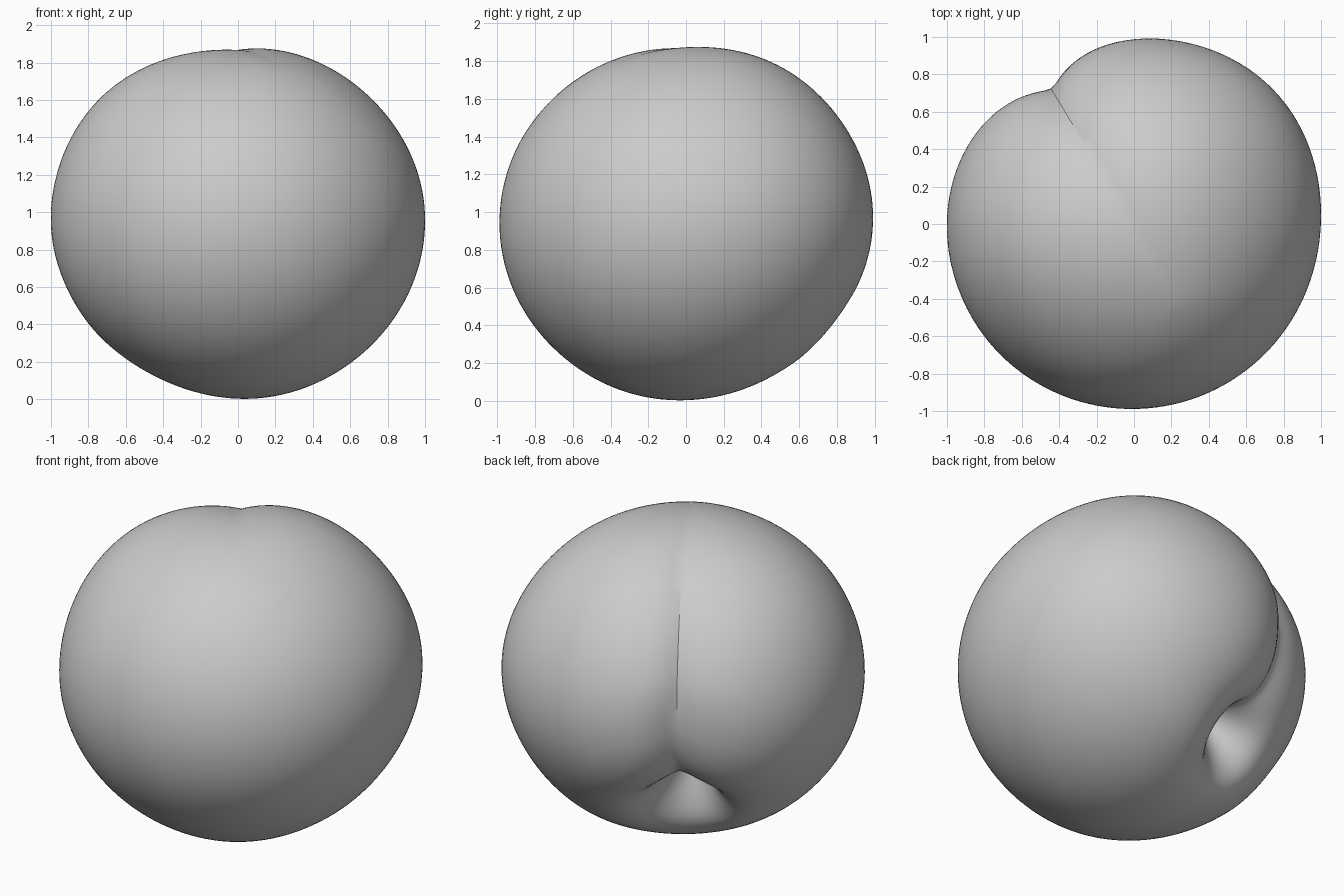
import bpy, bmesh, math
from mathutils import Vector, Matrix

if "Cube" in bpy.data.objects:
    bpy.data.objects.remove(bpy.data.objects["Cube"], do_unlink=True)

# one plain skin colour
skin = bpy.data.materials.new("skin_grey")
skin.use_nodes = True
skin.diffuse_color = (0.6, 0.6, 0.6, 1)
skin.node_tree.nodes["Principled BSDF"].inputs["Base Color"].default_value = (0.6, 0.6, 0.6, 1)


def direction(azimuth, elevation):
    az, el = math.radians(azimuth), math.radians(elevation)
    return Vector((math.cos(el) * math.cos(az), math.cos(el) * math.sin(az), math.sin(el)))


def smooth(v, low, high):
    k = min(max((v - low) / (high - low), 0), 1)
    return k * k * (3 - 2 * k)


def bump(d, centre, width):
    return math.exp(-(d.angle(centre) / width) ** 2)


# frame: the pole is the stem cavity, one meridian runs up the crease
pole = direction(121, -46)
along = direction(121, 44)
side = pole.cross(along)
turn = Matrix((along, side, pole)).transposed()
hollow = Vector((0.046, -0.196, 0.2))

# swellings and flats of the body: centre, width, height
swellings = [
    (direction(42, 10), 0.6, 0.045),     # full cheek
    (direction(60, 62), 0.5, 0.03),      # shoulder of the full lobe
    (direction(185, 50), 0.5, 0.025),    # shoulder of the other lobe
    (direction(180, -52), 0.6, -0.025),  # flatter underside
    (direction(-60, -70), 0.4, 0.01),    # resting point
    (pole, 0.45, -0.07),                 # basin around the stem
]

bm = bmesh.new()
bmesh.ops.create_uvsphere(bm, u_segments=128, v_segments=80, radius=1)
for v in bm.verts:
    local = v.co.normalized()
    d = turn @ local
    t = d.angle(pole)
    radius = 1 + sum(h * bump(d, c, w) for c, w, h in swellings)
    # crease: soft and deep near the stem, sharp and shallow over the top
    depth = 0.22 * max(0, 1 - t / 2.9) * smooth(local.x, -0.25, 0.2)
    soft = 0.05 * (1 - smooth(t, 0.8, 1.2))
    width = 0.31 if local.y < 0 else 0.24
    radius -= depth * math.exp(-(math.hypot(local.y, soft) - soft) / width)
    # oval body with the stem hollow pushed in below the lobes
    body = Vector((d.x, d.y * 0.995, d.z * 0.945)) * radius
    v.co = body + hollow * bump(d, pole, 0.22) + Vector((-0.01, 0.006, 0.943))

bmesh.ops.recalc_face_normals(bm, faces=bm.faces)
mesh = bpy.data.meshes.new("fruit_body")
bm.to_mesh(mesh)
bm.free()
mesh.materials.append(skin)
fruit = bpy.data.objects.new("fruit_body", mesh)
bpy.context.collection.objects.link(fruit)

# smooth skin, sharp crease
bpy.ops.object.select_all(action='DESELECT')
fruit.select_set(True)
bpy.context.view_layer.objects.active = fruit
bpy.ops.object.shade_smooth_by_angle(angle=math.radians(30))
